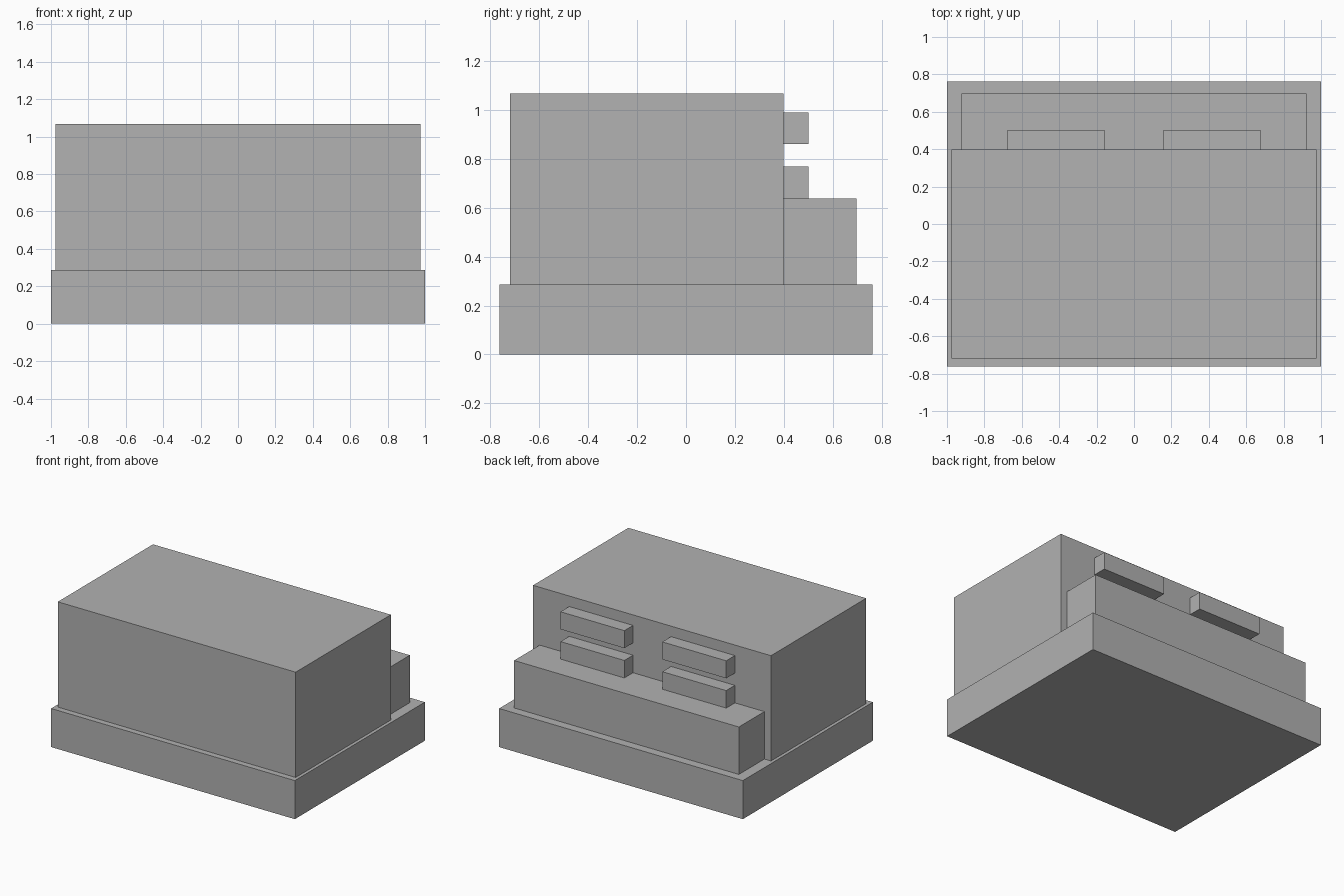
import bpy

cube = bpy.data.objects.get("Cube")
if cube:
    bpy.data.objects.remove(cube, do_unlink=True)

grey = bpy.data.materials.new("plain grey")
grey.use_nodes = True
colour = (0.445, 0.445, 0.445, 1)
grey.diffuse_color = colour
grey.node_tree.nodes["Principled BSDF"].inputs["Base Color"].default_value = colour


def box(name, x, y, z):
    """Add a box spanning the given (low, high) ranges."""
    spans = (x, y, z)
    bpy.ops.mesh.primitive_cube_add(size=1, location=[(a + b) / 2 for a, b in spans])
    obj = bpy.context.object
    obj.name = name
    obj.scale = [b - a for a, b in spans]
    bpy.ops.object.transform_apply(location=False, rotation=False, scale=True)
    obj.data.materials.append(grey)
    return obj


BASE_TOP, LEDGE_TOP, BODY_BACK = 0.286, 0.638, 0.398

# Plinth, main block and the low step behind it
box("base", (-1, 1), (-0.762, 0.762), (0, BASE_TOP))
box("main_body", (-0.976, 0.976), (-0.718, BODY_BACK), (BASE_TOP, 1.067))
box("back_ledge", (-0.922, 0.922), (BODY_BACK, 0.697), (BASE_TOP, LEDGE_TOP))

# Two rows of mirrored bars on the back wall
for row, bottom in (("lower", LEDGE_TOP), ("upper", 0.859)):
    for side, centre in (("left", 0.418), ("right", -0.418)):
        box(f"{row}_{side}_bar", (centre - 0.262, centre + 0.262),
            (BODY_BACK, 0.5), (bottom, bottom + 0.13))
